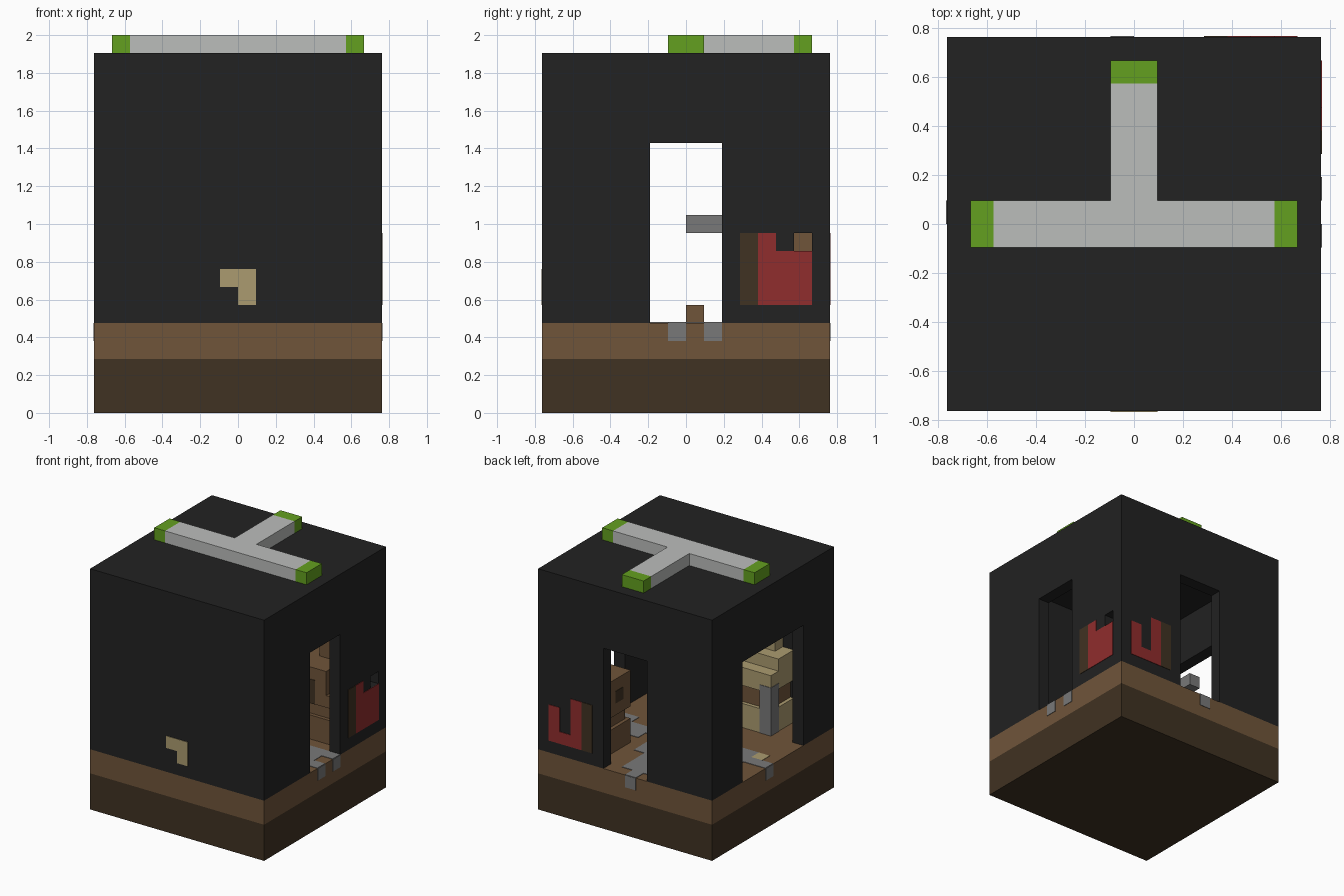
import bpy
import bmesh
from mathutils import Vector

cube = bpy.data.objects.get("Cube")
if cube:
    bpy.data.objects.remove(cube, do_unlink=True)

U = 2 / 21      # edge of one block
T = 0.04        # plate thickness, in blocks


def material(name, color):
    m = bpy.data.materials.new(name)
    m.use_nodes = True
    m.diffuse_color = (*color, 1)
    m.node_tree.nodes["Principled BSDF"].inputs["Base Color"].default_value = (*color, 1)
    return m


BLACK = material("charcoal", (0.016, 0.016, 0.016))
DARK = material("dark brown", (0.051, 0.032, 0.016))
BROWN = material("wood brown", (0.16, 0.09, 0.042))
PALE = material("pale grey", (0.50, 0.51, 0.50))
GREEN = material("green", (0.127, 0.352, 0.014))
RED = material("red", (0.28, 0.026, 0.026))
TAN = material("tan", (0.41, 0.33, 0.16))
GREY = material("stone grey", (0.19, 0.19, 0.19))


def boxes(name, mat, *spans):
    """One object from boxes given as (x0, x1, y0, y1, z0, z1) in blocks."""
    bm = bmesh.new()
    for x0, x1, y0, y1, z0, z1 in spans:
        lo, hi = Vector((x0, y0, z0)), Vector((x1, y1, z1))
        for v in bmesh.ops.create_cube(bm, size=1)["verts"]:
            v.co = ((lo + hi) / 2 + v.co * (hi - lo)) * U
    me = bpy.data.meshes.new(name)
    bm.to_mesh(me)
    bm.free()
    me.materials.append(mat)
    ob = bpy.data.objects.new(name, me)
    bpy.context.collection.objects.link(ob)
    return ob


def cut(ob, *spans):
    """Subtract boxes from an object and keep the plain result."""
    for span in spans:
        cutter = boxes("cutter", BLACK, span)
        mod = ob.modifiers.new("cut", "BOOLEAN")
        mod.operation, mod.solver, mod.object = "DIFFERENCE", "EXACT", cutter
        bpy.context.view_layer.update()
        graph = bpy.context.evaluated_depsgraph_get()
        me = bpy.data.meshes.new_from_object(ob.evaluated_get(graph))
        ob.modifiers.clear()
        ob.data = me
        bpy.data.objects.remove(cutter, do_unlink=True)


# Ground layers
boxes("earth_layer", DARK, (-8, 8, -8, 8, 0, 3))
boxes("floor_layer", BROWN, (-8, 8, -8, 8, 3, 5))

# Hollow room: three doorways and a small hole in the right wall
room = boxes("room_walls", BLACK, (-8, 8, -8, 8, 5, 20))
cut(room,
    (-7, 7, -7, 7, 4, 19),
    (6, 9, -2, 2, 4, 15),
    (-9, -6, -4, 4, 4, 15),
    (-2, 2, 6, 9, 4, 15),
    (6, 9, 6, 7, 9, 10))

# T-shaped roof marker with coloured tips
boxes("roof_marker", PALE, (-6, 6, -1, 1, 20, 21), (-1, 1, 1, 6, 20, 21))
boxes("roof_marker_tips", GREEN,
      (-7, -6, -1, 1, 20, 21), (6, 7, -1, 1, 20, 21), (-1, 1, 6, 7, 20, 21))

# Flush wall patches
OUT = (8, 8 + T)
boxes("right_wall_red", RED,
      (*OUT, 4, 5, 6, 10), (*OUT, 5, 7, 6, 9))
boxes("right_wall_dark", DARK, (*OUT, 3, 4, 6, 10))
boxes("back_wall_red", RED,
      (4, 5, *OUT, 6, 10), (5, 6, *OUT, 6, 7), (6, 7, *OUT, 6, 9))
boxes("back_wall_dark", DARK, (3, 4, *OUT, 6, 10))
boxes("front_wall_tan", TAN,
      (0, 1, -8 - T, -8, 6, 8), (-1, 0, -8 - T, -8, 7, 8))

# Stone path on the floor, running over the thresholds
TOP = (5, 5 + T)
boxes("stone_path", GREY,
      (5, 8, -1, 0, *TOP), (3, 8, 1, 2, *TOP), (2, 7, 0, 1, *TOP),
      (-2, 2, -2, 1, *TOP), (-1, 2, 1, 4, *TOP), (-2, 1, 4, 7, *TOP),
      (-1, 0, 7, 8, *TOP), (-6, -2, -1, 2, *TOP), (-8, -6, 0, 1, *TOP))
boxes("path_edges", GREY,
      (*OUT, -1, 0, 4, 5), (*OUT, 1, 2, 4, 5),
      (-1, 0, *OUT, 4, 5), (-8 - T, -8, 0, 1, 4, 5))
boxes("floor_tan_patch", TAN, (-7, -6, -1, 0, *TOP))

# Wooden corner cabinet behind the red patches
boxes("cabinet", BROWN,
      (3, 7, 3, 7, 5, 7), (3.3, 7, 3.3, 7, 7, 8), (3, 7, 3, 7, 8, 9),
      (3, 6, 3, 7, 9, 11), (4, 7, 5, 7, 11, 13))
boxes("cabinet_details", DARK,
      (3 - T, 3, 4, 5, 9, 10), (4, 5, 3 - T, 3, 8, 10))

# Tan counter against the front wall
boxes("counter", TAN,
      (-5, 1, -7, -4, 5, 7), (-5, 1, -7, -4, 8.5, 10), (-5, 1, -7, -5, 10, 11),
      (-4, 0, -7, -6, 11, 12))
boxes("counter_shelf", BROWN, (-4.7, 0.7, -7, -4.3, 7, 8.5))
boxes("counter_post", GREY, (-5 - T, -4, -5, -4 + T, 5, 9))

# Small ledge and stool by the left doorway
boxes("ledge", GREY, (-5, -4, 0, 2, 10, 11))
boxes("stool", BROWN, (-5, -4, 0, 1, 5, 6))
